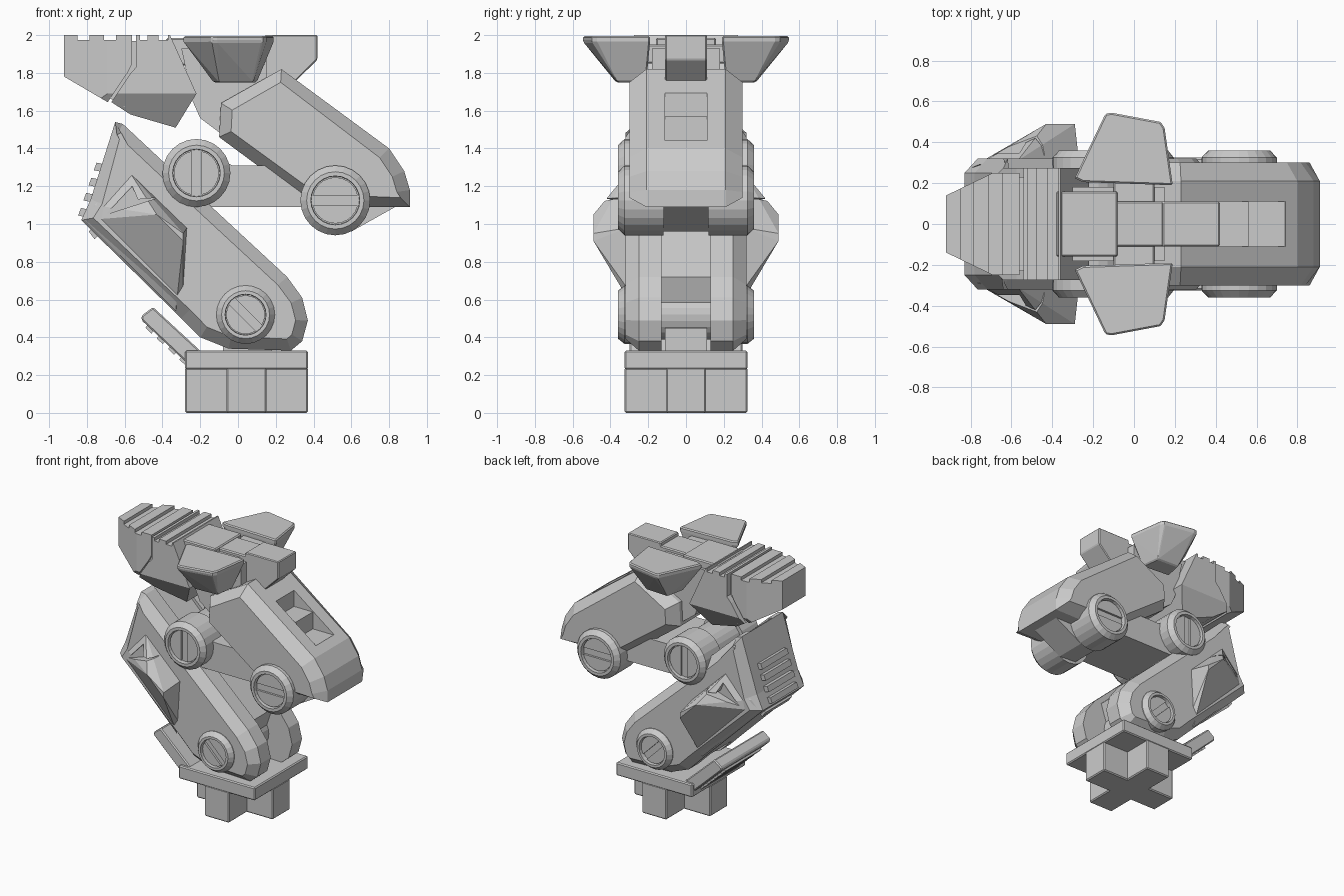
import bpy, bmesh, math
from mathutils import Vector

if "Cube" in bpy.data.objects:
    bpy.data.objects.remove(bpy.data.objects["Cube"])

grey = bpy.data.materials.new("light_grey")
grey.diffuse_color = (0.6, 0.6, 0.6, 1)
grey.use_nodes = True
grey.node_tree.nodes["Principled BSDF"].inputs["Base Color"].default_value = grey.diffuse_color


def finish(name, bm, bevel=0):
    bmesh.ops.recalc_face_normals(bm, faces=bm.faces[:])
    me = bpy.data.meshes.new(name)
    bm.to_mesh(me)
    bm.free()
    me.materials.append(grey)
    ob = bpy.data.objects.new(name, me)
    bpy.context.collection.objects.link(ob)
    if bevel:
        m = ob.modifiers.new("edge", 'BEVEL')
        m.width, m.segments, m.limit_method = bevel, 1, 'ANGLE'
    return ob


def extrude(pts, y0, y1):
    # side profile (x, z) extruded along y
    bm = bmesh.new()
    f = bm.faces.new([bm.verts.new((x, y0, z)) for x, z in pts])
    ext = bmesh.ops.extrude_face_region(bm, geom=[f])["geom"]
    bmesh.ops.translate(bm, vec=(0, y1 - y0, 0), verts=[v for v in ext if isinstance(v, bmesh.types.BMVert)])
    bmesh.ops.recalc_face_normals(bm, faces=bm.faces[:])
    return bm


def chamfer(bm, thick, depth, ymin=0.0):
    # chamfer the outer caps
    caps = [f for f in bm.faces if abs(f.normal.y) > .99 and abs(f.calc_center_median().y) > ymin]
    bmesh.ops.inset_individual(bm, faces=caps, thickness=thick, depth=depth)
    return bm


def slice_off(bm, co, no):
    # remove everything on the normal's side of a plane and close the hole
    r = bmesh.ops.bisect_plane(bm, geom=bm.verts[:] + bm.edges[:] + bm.faces[:],
                               plane_co=co, plane_no=no, clear_outer=True)
    edges = [e for e in r["geom_cut"] if isinstance(e, bmesh.types.BMEdge)]
    bmesh.ops.holes_fill(bm, edges=edges)


def prism(name, pts, y0, y1, bevel=0):
    return finish(name, extrude(pts, y0, y1), bevel)


def box(name, x0, x1, y0, y1, z0, z1, bevel=.008):
    return prism(name, [(x0, z0), (x1, z0), (x1, z1), (x0, z1)], y0, y1, bevel)


def hull(name, pts, bevel=0):
    bm = bmesh.new()
    for p in pts:
        bm.verts.new(p)
    bmesh.ops.convex_hull(bm, input=bm.verts[:])
    bmesh.ops.dissolve_limit(bm, angle_limit=.01, verts=bm.verts[:], edges=bm.edges[:])
    return finish(name, bm, bevel)


def circle(x, z, r, n=24):
    return [(x + r * math.cos(2 * math.pi * i / n), z + r * math.sin(2 * math.pi * i / n)) for i in range(n)]


def cut(ob, cutter):
    m = ob.modifiers.new("cut", 'BOOLEAN')
    m.operation, m.object, m.solver = 'DIFFERENCE', cutter, 'EXACT'
    cutter.hide_render = True
    cutter.hide_set(True)


def joint(name, x, z, r, y0, slot_angle):
    # round pivot cap on each side: chamfered rim, recessed disc, slot bars
    for s in (1, -1):
        bm = chamfer(extrude(circle(x, z, r), s * y0, s * .325), r * .18, .035, y0 + .02)
        cap = max(bm.faces, key=lambda f: s * f.calc_center_median().y)
        bmesh.ops.inset_individual(bm, faces=[cap], thickness=r * .12)
        cap = max((f for f in bm.faces if len(f.verts) > 8), key=lambda f: s * f.calc_center_median().y)
        bmesh.ops.inset_individual(bm, faces=[cap], thickness=.002, depth=-.035)
        finish(name + "_cap", bm)
        # two half discs leave a straight slot between them
        a, d = slot_angle, (math.cos(slot_angle), math.sin(slot_angle))
        for h in (0, math.pi):
            arc = [(x + r * .66 * math.cos(a + h + t), z + r * .66 * math.sin(a + h + t))
                   for t in [.22 + (math.pi - .44) * i / 10 for i in range(11)]]
            prism(name + "_disc", arc, s * .31, s * .341)
    prism(name + "_axle", circle(x, z, r * .85), -y0 - .02, y0 + .02)


# Cross-shaped base block with square plate on top
box("base_plate", -.28, .37, -.325, .325, .23, .33)
box("base_arm_x", -.28, .37, -.105, .105, 0, .24)
box("base_arm_y", -.06, .15, -.325, .325, 0, .24)
box("base_neck", -.08, .18, -.11, .11, .32, .45, 0)

# Lower leg: two chamfered side plates around a recessed core
leg = [(-.65, 1.54), (-.61, 1.53), (-.15, 1.10), (.26, .72), (.34, .61), (.37, .49), (.34, .38), (.28, .33),
       (-.05, .34), (-.2, .4), (-.3, .5), (-.83, 1.02), (-.78, 1.13)]
for s in (1, -1):
    finish("leg_side_plate", chamfer(extrude(leg, s * .13, s * .25), .065, .07, .2))
prism("leg_core", [(-.65, 1.54), (-.63, 1.53), (-.2, 1.10), (.2, .72), (.1, .42), (-.2, .42), (-.3, .5),
                   (-.83, 1.02), (-.78, 1.13)], -.14, .14)

# Vent ribs on the rear of the lower leg
for z in (1.03, 1.11, 1.19, 1.27):
    x = -.83 + .346 * (z - 1.02)
    prism("vent_rib", [(x + .05, z), (x - .02, z + .015), (x - .005, z + .055), (x + .06, z + .04)], -.16, .16)
prism("vent_rib_low", [(-.79, .96), (-.76, .92), (-.73, .95), (-.76, .99)], -.16, .16)

# Calf guards standing out on both sides, with a triangular recess
for s in (1, -1):
    guard = hull("calf_guard", [(x, s * y, z) for x, y, z in (
        (-.43, .49, 1.05), (-.29, .49, .95), (-.29, .49, .91), (-.57, .31, 1.27), (-.27, .31, .98),
        (-.29, .31, .66), (-.33, .27, .54), (-.81, .27, 1.02), (-.76, .29, 1.1))])
    tri = prism("guard_cutter", [(-.70, 1.05), (-.56, 1.20), (-.53, 1.13), (-.42, 1.14)], s * .335, s * .6)
    cut(guard, tri)

# Joints
joint("hip_joint", .04, .52, .155, .14, -math.pi / 4)
joint("middle_joint", -.22, 1.27, .18, .14, math.pi / 2)
joint("front_joint", .515, 1.125, .185, .12, 0)

# Link between the middle and front joints
prism("link_bar", [(-.22, 1.4), (-.03, 1.31), (.5, 1.31), (.5, 1.09), (-.2, 1.09)], -.24, .24)
prism("link_nose", [(.4, 1.31), (.6, 1.31), (.85, 1.1), (.6, .96), (.45, .97), (.36, 1.09)], -.12, .12)

# Upper armour with stepped slot in its sloping top
armour = finish("upper_armour", chamfer(extrude(
    [(.23, 1.82), (.8, 1.40), (.88, 1.28), (.91, 1.18), (.91, 1.09), (.4, 1.09), (-.1, 1.46), (-.09, 1.64)],
    -.21, .21), .07, .09))
steps = prism("step_cutter", [(.40, 1.85), (.40, 1.57), (.56, 1.57), (.56, 1.44), (.74, 1.44), (.9, 1.85)], -.11, .11)
cut(armour, steps)


# Toe in two sections, grooved on top, tapered towards the tip
def toe(name, pts, w):
    bm = extrude(pts, -w, w)
    for s in (1, -1):
        slice_off(bm, (-.92, s * .14, 1.9), Vector((-.13, s * .27, 0)))
        slice_off(bm, (-.5, s * w, 1.69), Vector((0, s * .8, -.55)))
    finish(name, bm)


toe("toe_front", [(-.92, 2), (-.92, 1.78), (-.69, 1.645), (-.58, 1.79), (-.56, 1.97), (-.65, 1.97), (-.65, 2),
                  (-.71, 2), (-.71, 1.975), (-.785, 1.975), (-.785, 2)][:3] +
    [(-.585, 1.8), (-.56, 1.85), (-.56, 2), (-.645, 2), (-.645, 1.975), (-.71, 1.975), (-.71, 2),
     (-.785, 2), (-.785, 1.975), (-.85, 1.975), (-.85, 2)], .25)
toe("toe_rear", [(-.54, 2), (-.54, 1.83), (-.575, 1.79), (-.67, 1.645), (-.57, 1.58), (-.33, 1.51), (-.22, 1.69),
                 (-.36, 2), (-.37, 2), (-.37, 1.975), (-.42, 1.975), (-.42, 2), (-.48, 2), (-.48, 1.975),
                 (-.52, 1.975), (-.52, 2)], .275)
prism("toe_seam_core", [(-.62, 1.97), (-.72, 1.69), (-.6, 1.62), (-.48, 1.97)], -.23, .23)

# Middle of the foot, ankle and heel
box("foot_plate", -.38, -.08, -.16, .16, 1.84, 1.985)
box("foot_spine", -.1, .2, -.11, .11, 1.84, 1.975)
box("flap_support", -.1, .1, -.24, .24, 1.85, 1.95)
prism("ankle", [(-.3, 1.93), (.15, 1.93), (.15, 1.75), (-.05, 1.66), (-.08, 1.47), (-.2, 1.56), (-.24, 1.65)],
      -.18, .18)
prism("heel", [(.14, 2), (.42, 2), (.42, 1.87), (.3, 1.75), (.1, 1.75)], -.11, .11, .006)

# Side flaps of the foot, tapering downwards
for s in (1, -1):
    top = [(-.29, .225), (-.14, .54), (-.11, .545), (.13, .50), (.15, .47), (.19, .19), (-.25, .205)]
    low = [(-.13, .23), (-.1, .37), (.08, .36), (.10, .21)]
    hull("side_flap", [(x, s * y, 1.995) for x, y in top] + [(x, s * y, 1.965) for x, y in top] +
         [(x, s * y, 1.75) for x, y in low], .008)

# Small hinged flap behind the base, ribbed underneath
prism("rear_flap", [(-.45, .56), (-.19, .32), (-.18, .27), (-.2, .235), (-.24, .235), (-.51, .49), (-.51, .515)],
      -.3, .3, .008)
for i in range(4):
    x, z = -.47 + .06 * i, .45 - .056 * i
    prism("rear_flap_rib", [(x - .02, z), (x + .012, z - .03), (x + .04, z), (x, z + .03)], -.22, .22)
